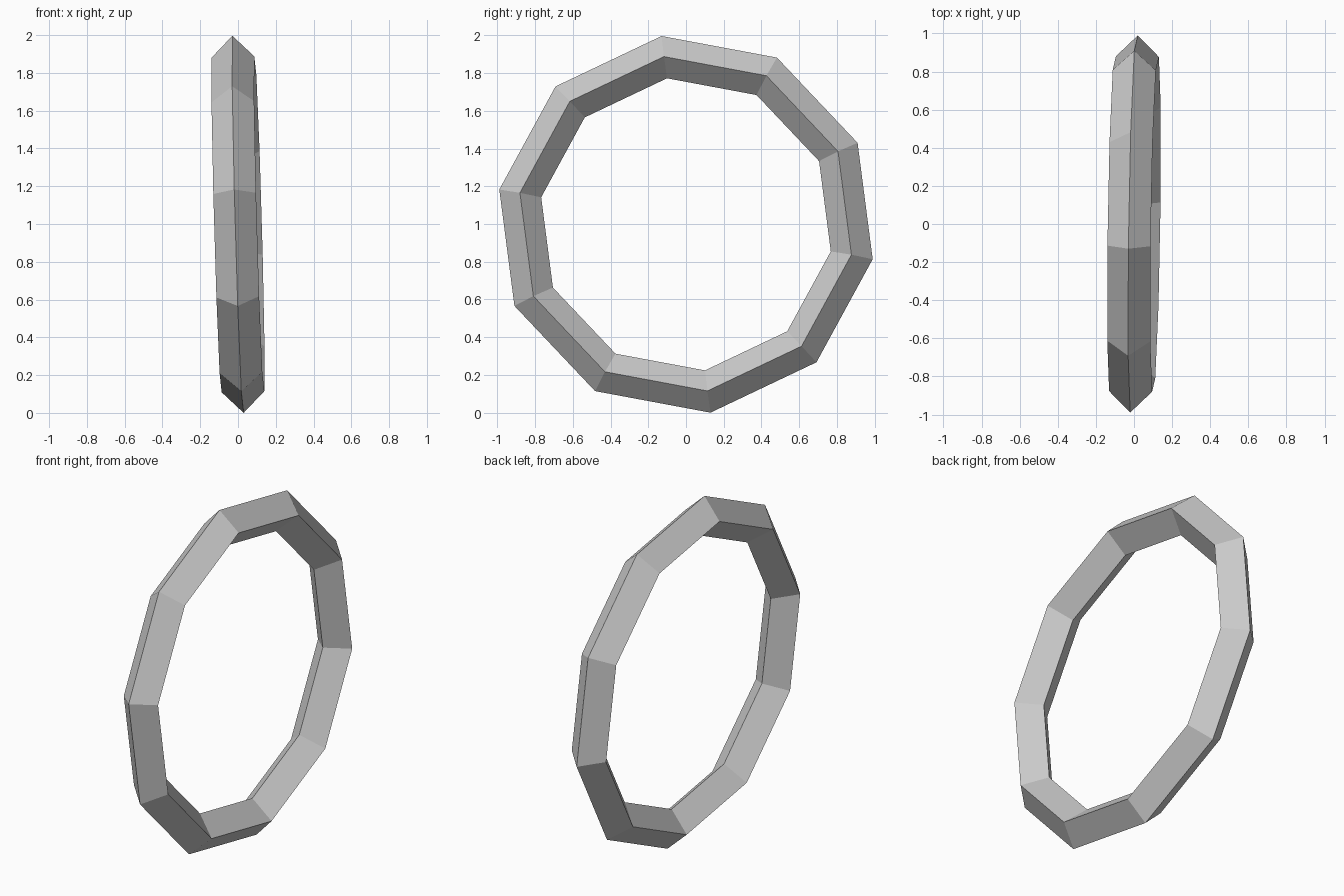
import bpy
from math import radians
from mathutils import Matrix, Vector

if "Cube" in bpy.data.objects:
    bpy.data.objects.remove(bpy.data.objects["Cube"])

# Low-poly ring: 10 segments around, diamond cross-section
bpy.ops.mesh.primitive_torus_add(major_segments=10, minor_segments=4,
                                 major_radius=0.894, minor_radius=0.113)
ring = bpy.context.object
ring.name = "ring"

# Stand the ring upright, facing x with a slight lean
axis = Vector((1, -0.015, 0.028)).normalized()
side = (Vector((0, 1, 0)) - axis * axis.y).normalized()
up = axis.cross(side)
stand = Matrix((side, up, axis)).transposed().to_4x4()
ring.data.transform(stand @ Matrix.Rotation(radians(25.4), 4, 'Z'))

# Rest it on the ground
low = min(v.co.z for v in ring.data.vertices)
ring.data.transform(Matrix.Translation((0, 0, -low)))
ring.data.update()
